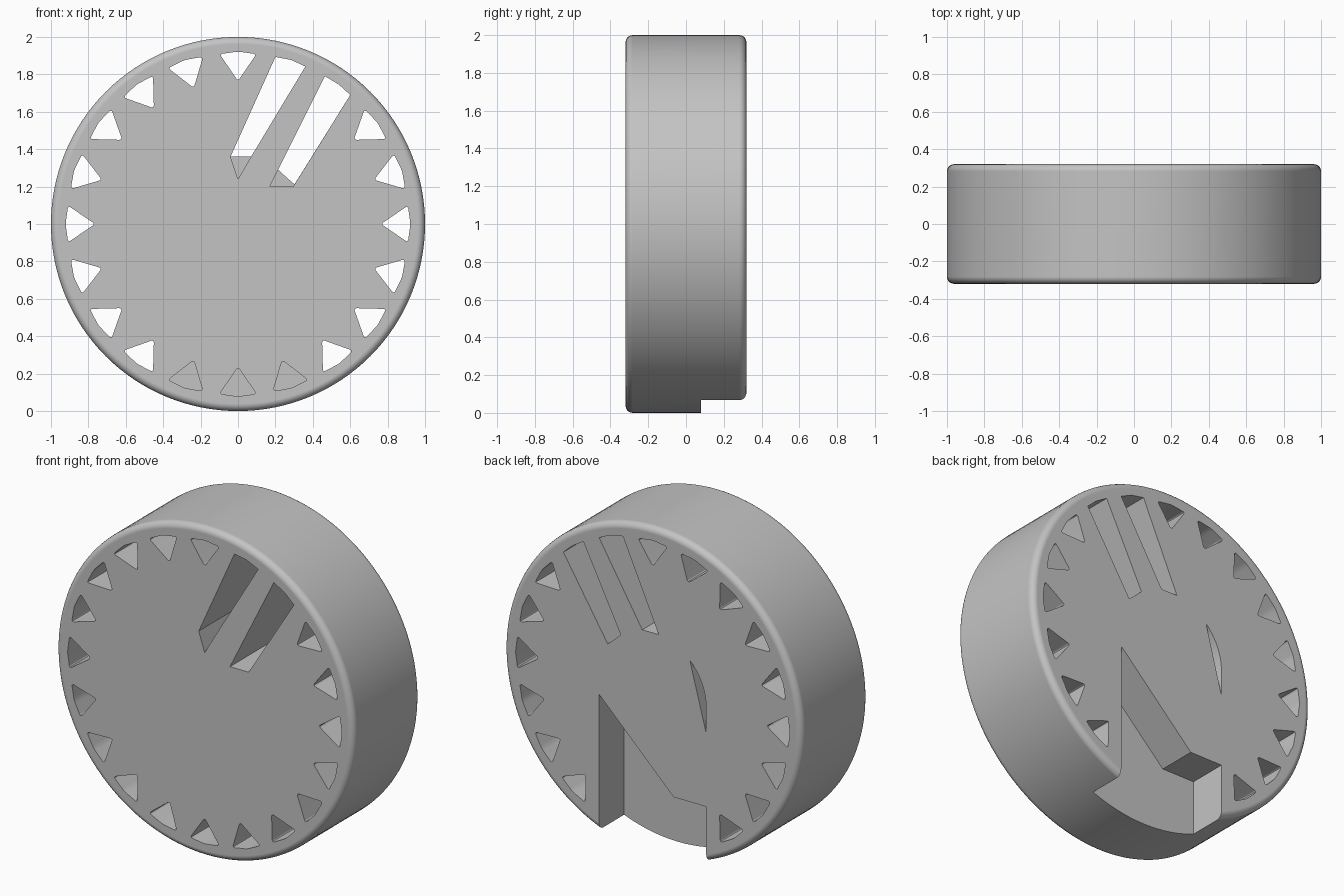
import bpy, bmesh, math
from mathutils import Matrix, Vector

cube = bpy.data.objects.get("Cube")
if cube:
    bpy.data.objects.remove(cube, do_unlink=True)

HALF = 0.32       # half the thickness of the disc
FLOOR = 0.08      # depth at which the rear pocket ends
OUT = 0.5         # beyond either face
POCKET_R = 0.36


def polar(radius, degrees):
    a = math.radians(degrees)
    return (radius * math.cos(a), radius * math.sin(a))


def add_prism(bm, points, y0, y1, turn=0, rounding=0):
    """Extrude an outline drawn on the face plane from y0 to y1."""
    part = bmesh.new()
    face = part.faces.new([part.verts.new((x, y0, z)) for x, z in points])
    if rounding:
        bmesh.ops.bevel(part, geom=part.verts[:], offset=rounding, segments=4,
                        profile=0.5, affect='VERTICES')
        face = part.faces[:][0]
    ext = bmesh.ops.extrude_face_region(part, geom=[face])
    moved = [g for g in ext["geom"] if isinstance(g, bmesh.types.BMVert)]
    bmesh.ops.translate(part, verts=moved, vec=Vector((0, y1 - y0, 0)))
    bmesh.ops.recalc_face_normals(part, faces=part.faces[:])
    part.transform(Matrix.Translation((0, 0, 1)) @ Matrix.Rotation(math.radians(turn), 4, 'Y'))
    mesh = bpy.data.meshes.new("part")
    part.to_mesh(mesh)
    part.free()
    bm.from_mesh(mesh)
    bpy.data.meshes.remove(mesh)


def cut(body, name, prisms):
    """Subtract a set of separate prisms from the body."""
    bm = bmesh.new()
    for args in prisms:
        add_prism(bm, *args)
    mesh = bpy.data.meshes.new(name)
    bm.to_mesh(mesh)
    bm.free()
    cutter = bpy.data.objects.new(name, mesh)
    cutter.hide_render = True
    bpy.context.collection.objects.link(cutter)
    mod = body.modifiers.new(name, 'BOOLEAN')
    mod.operation = 'DIFFERENCE'
    mod.solver = 'EXACT'
    mod.object = cutter
    bpy.ops.object.modifier_apply(modifier=mod.name)
    bpy.data.objects.remove(cutter, do_unlink=True)


# Disc with rounded rims
bpy.ops.mesh.primitive_cylinder_add(vertices=128, radius=1, depth=2 * HALF,
                                    location=(0, 0, 1), rotation=(math.pi / 2, 0, 0))
disc = bpy.context.object
disc.name = "disc_body"
bpy.ops.object.transform_apply(location=True, rotation=True, scale=True)
bevel = disc.modifiers.new("rounded_rim", 'BEVEL')
bevel.width = 0.038
bevel.segments = 5
bevel.limit_method = 'ANGLE'
bevel.angle_limit = math.radians(40)
bpy.ops.object.modifier_apply(modifier=bevel.name)

# Ring of rounded triangles; those over the rear pocket are blind
triangle = [(0, 0.765), (0.098, 0.908), (0, 0.922), (-0.098, 0.908)]
ring = []
for i in range(20):
    if i in (1, 2):      # replaced by the long slots
        continue
    back = 0.0 if i in (9, 10, 11) else OUT
    ring.append((triangle, -OUT, back, i * 18, 0.016))
cut(disc, "triangle_cutter", ring)

# Two long slots, open to the back only outside the hub
outer_a = [(0.20, 0.893), (0.285, 0.877), (0.36, 0.842)]
outer_b = [(0.465, 0.79), (0.54, 0.745), (0.60, 0.69)]
cut(disc, "slot_front_cutter", [
    ([(0, 0.24), (-0.04, 0.36)] + outer_a + [(0.07, 0.36)], -OUT, FLOOR),
    ([(0.17, 0.2)] + outer_b + [(0.295, 0.2)], -OUT, FLOOR)])
cut(disc, "slot_back_cutter", [
    ([(-0.04, 0.36)] + outer_a + [(0.07, 0.36)], FLOOR - 0.02, OUT),
    ([(0.215, 0.29)] + outer_b + [(0.302, 0.212), (0.262, 0.247)], FLOOR - 0.02, OUT)])

# Rear notch through the rim and the crescent beside the hub
notch = [(POCKET_R, -0.11), (POCKET_R, -1.2), (-POCKET_R, -1.2),
         (-POCKET_R, -0.6), (-0.14, -0.6)]
crescent = [polar(POCKET_R, 134 + 46 * k / 10) for k in range(11)] + [(-POCKET_R, -0.155)]
cut(disc, "pocket_cutter", [(notch, FLOOR, OUT), (crescent, FLOOR, OUT)])

# Colour and shading
grey = bpy.data.materials.new("plain_grey")
grey.use_nodes = True
colour = (0.55, 0.55, 0.55, 1)
grey.diffuse_color = colour
grey.node_tree.nodes["Principled BSDF"].inputs["Base Color"].default_value = colour
disc.data.materials.clear()
disc.data.materials.append(grey)
bpy.ops.object.shade_smooth_by_angle(angle=math.radians(30))
weighted = disc.modifiers.new("even_normals", 'WEIGHTED_NORMAL')
weighted.keep_sharp = True
